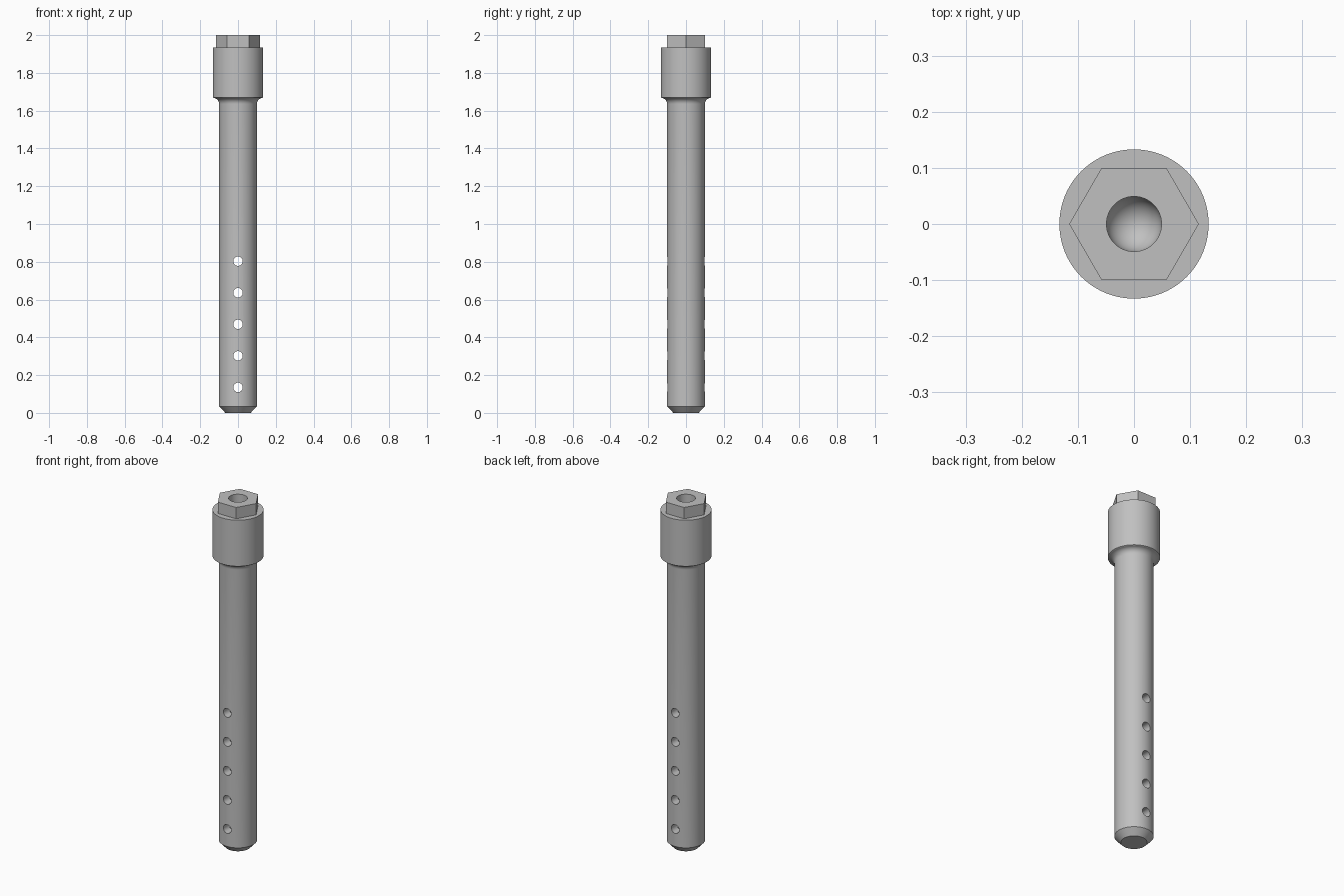
import bpy, bmesh, math
from mathutils import Matrix

cube = bpy.data.objects.get("Cube")
if cube:
    bpy.data.objects.remove(cube)

SEGMENTS = 96
BORE_RADIUS = 0.049
COLLAR_RADIUS = 0.133
COLLAR_TOP = 1.935

steel = bpy.data.materials.new("plain grey steel")
steel.use_nodes = True
steel.diffuse_color = (0.53, 0.53, 0.53, 1)
steel.node_tree.nodes["Principled BSDF"].inputs["Base Color"].default_value = steel.diffuse_color


def make_object(name, bm):
    bmesh.ops.recalc_face_normals(bm, faces=bm.faces)
    mesh = bpy.data.meshes.new(name)
    bm.to_mesh(mesh)
    bm.free()
    mesh.materials.append(steel)
    obj = bpy.data.objects.new(name, mesh)
    bpy.context.collection.objects.link(obj)
    return obj


def arc(cx, cz, radius, start, end, steps):
    angles = [math.radians(start + (end - start) * i / steps) for i in range(steps + 1)]
    return [(cx + radius * math.cos(a), cz + radius * math.sin(a)) for a in angles]


def lathe(name, profile):
    """Revolve (radius, height) points around the z axis."""
    bm = bmesh.new()
    verts = [bm.verts.new((r, 0, z)) for r, z in profile]
    edges = [bm.edges.new(pair) for pair in zip(verts, verts[1:])]
    bmesh.ops.spin(bm, geom=verts + edges, cent=(0, 0, 0), axis=(0, 0, 1),
                   angle=math.tau, steps=SEGMENTS, use_merge=True)
    bmesh.ops.remove_doubles(bm, verts=bm.verts, dist=1e-5)
    return make_object(name, bm)


def prism(bm, sides, radius, depth, matrix):
    bmesh.ops.create_cone(bm, cap_ends=True, segments=sides, radius1=radius,
                          radius2=radius, depth=depth, matrix=matrix)


def cut(target, cutter):
    mod = target.modifiers.new("cut", "BOOLEAN")
    mod.operation = "DIFFERENCE"
    mod.solver = "EXACT"
    mod.object = cutter
    cutter.hide_render = True
    bpy.ops.object.select_all(action="DESELECT")
    bpy.context.view_layer.objects.active = target
    target.select_set(True)
    bpy.ops.object.modifier_apply(modifier=mod.name)
    bpy.data.objects.remove(cutter)
    bpy.ops.object.shade_smooth_by_angle(angle=math.radians(30))


# Chamfered shaft, filleted collar and round-ended bore in one turned body
fillet = 0.033
profile = [(0, 0), (0.067, 0), (0.1, 0.035)]
profile += arc(0.1 + fillet, 1.635, fillet, 180, 95, 8)
profile += [(COLLAR_RADIUS, 1.67), (COLLAR_RADIUS, COLLAR_TOP), (BORE_RADIUS, COLLAR_TOP)]
profile += arc(0, 0.1, BORE_RADIUS, 0, -90, 12)[:-1] + [(0, 0.1 - BORE_RADIUS)]
body = lathe("shaft_and_collar", profile)

# Row of cross holes through both walls
bm = bmesh.new()
for i in range(5):
    turn = Matrix.Translation((0, 0, 0.135 + i * 0.167)) @ Matrix.Rotation(math.pi / 2, 4, "X")
    prism(bm, 32, 0.025, 0.4, turn)
cut(body, make_object("cross_hole_cutter", bm))

# Hexagonal drive head with corners on the x axis
bm = bmesh.new()
height = 2 - COLLAR_TOP
middle = Matrix.Translation((0, 0, COLLAR_TOP + height / 2))
prism(bm, 6, 0.1155, height, middle @ Matrix.Rotation(math.pi / 2, 4, "Z"))
head = make_object("hex_head", bm)
bm = bmesh.new()
prism(bm, SEGMENTS, BORE_RADIUS, height * 2, middle)
cut(head, make_object("head_bore_cutter", bm))
